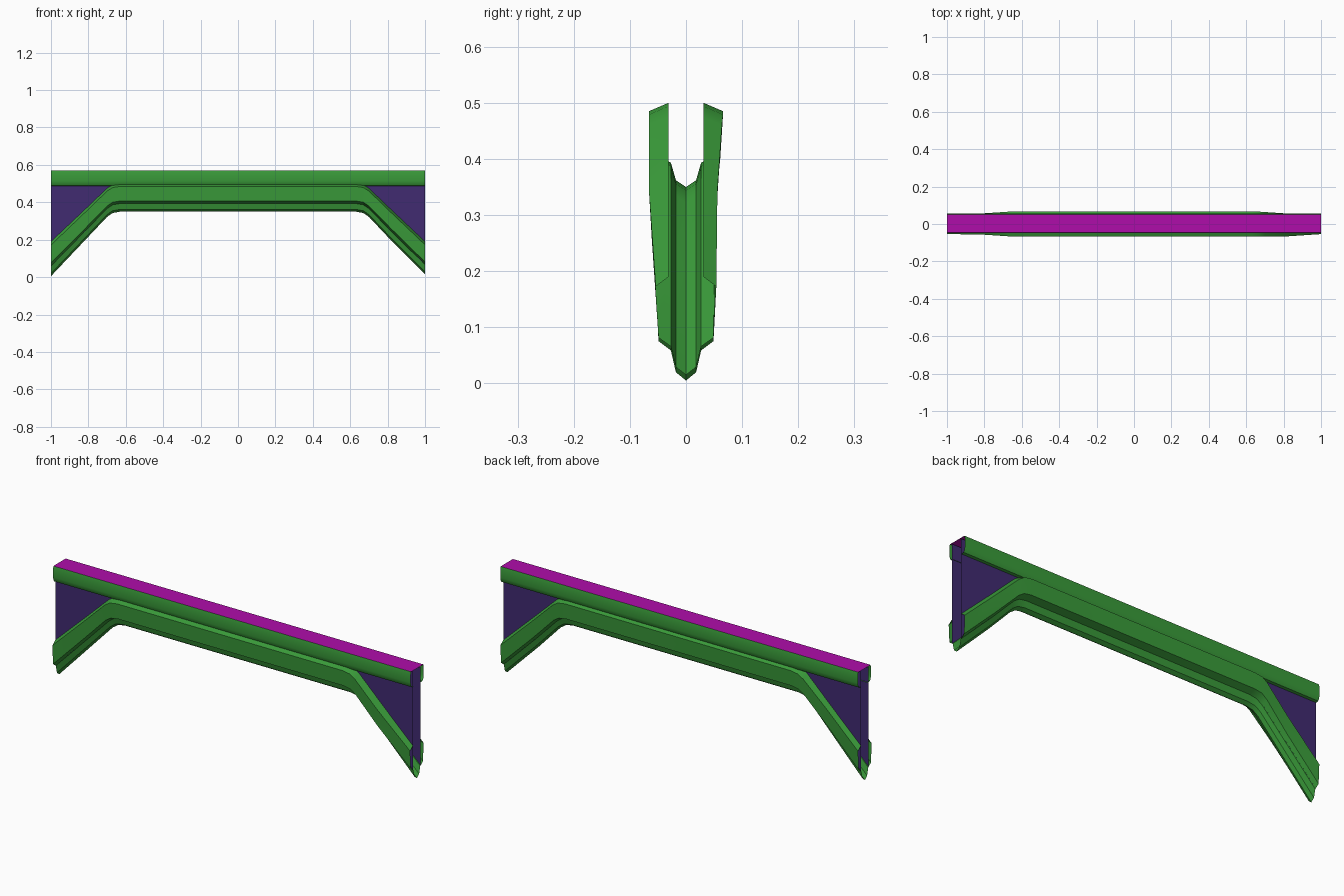
import bpy

cube = bpy.data.objects.get("Cube")
if cube:
    bpy.data.objects.remove(cube, do_unlink=True)


def make_material(name, rgb):
    mat = bpy.data.materials.new(name)
    mat.use_nodes = True
    mat.diffuse_color = (*rgb, 1)
    mat.node_tree.nodes["Principled BSDF"].inputs["Base Color"].default_value = (*rgb, 1)
    return mat


GREEN = make_material("painted green", (0.042, 0.33, 0.042))
PURPLE = make_material("dark purple", (0.052, 0.024, 0.165))
MAGENTA = make_material("magenta deck", (0.43, 0.004, 0.40))


def loft(name, rows, mat, smooth=True):
    """Skin a sheet through equal-length rows of points."""
    n = len(rows[0])
    verts = [p for row in rows for p in row]
    faces = [(i * n + j, (i + 1) * n + j, (i + 1) * n + j + 1, i * n + j + 1)
             for i in range(len(rows) - 1) for j in range(n - 1)]
    mesh = bpy.data.meshes.new(name)
    mesh.from_pydata(verts, [], faces)
    mesh.materials.append(mat)
    obj = bpy.data.objects.new(name, mesh)
    bpy.context.collection.objects.link(obj)
    if smooth:
        bpy.ops.object.select_all(action="DESELECT")
        obj.select_set(True)
        bpy.context.view_layer.objects.active = obj
        bpy.ops.object.shade_smooth_by_angle(angle=0.4)
    return obj


# Arch stations for one half: x, bottom z, top z, flange half width
HALF = [(1.0, 0.005, 0.19, 0.054), (0.82, 0.195, 0.36, 0.056),
        (0.70, 0.322, 0.475, 0.064), (0.67, 0.343, 0.494, 0.066),
        (0.63, 0.35, 0.50, 0.066)]
stations = [(-x, b, t, w) for x, b, t, w in HALF] + HALF[::-1]
x, b, t, w = stations[-1]
stations[-1] = (x, 0.015, t, w)


def arch_row(x, bottom, top, width, front_width):
    """Open flanged section, from the back web round to the front web."""
    def side(s, w):
        profile = [(0.031, 1), (w, 0.9), (w - 0.005, 0.38),
                   (0.027, 0.29), (0.018, 0.08)]
        return [(x, s * y, bottom + f * (top - bottom)) for y, f in profile]
    return side(1, width) + [(x, 0, bottom)] + side(-1, front_width)[::-1]


# Lower arch, with the front right flange staying wide a little longer
rows = [arch_row(x, b, t, w, 0.066 if 0.65 < x < 0.9 else w)
        for x, b, t, w in stations]
loft("lower_arch", rows, GREEN)

# Twin web panels between the arch and the top rail
for side, label in ((1, "back"), (-1, "front")):
    loft(label + "_web_panel",
         [[(x, side * 0.03, b + 0.3 * (t - b)), (x, side * 0.03, 0.565)]
          for x, b, t, w in stations], PURPLE, smooth=False)

# Rounded side rails
RAIL = [(0.049, 0.57), (0.052, 0.555), (0.052, 0.515),
        (0.049, 0.5), (0.043, 0.49), (0.03, 0.487)]
for side, label in ((1, "back"), (-1, "front")):
    loft(label + "_top_rail",
         [[(x, side * y + 0.003, z) for y, z in RAIL] for x in (-1, 1)], GREEN)

# Deck strip on top
loft("top_deck", [[(x, -0.046, 0.57), (x, 0.052, 0.57)] for x in (-1, 1)],
     MAGENTA, smooth=False)
